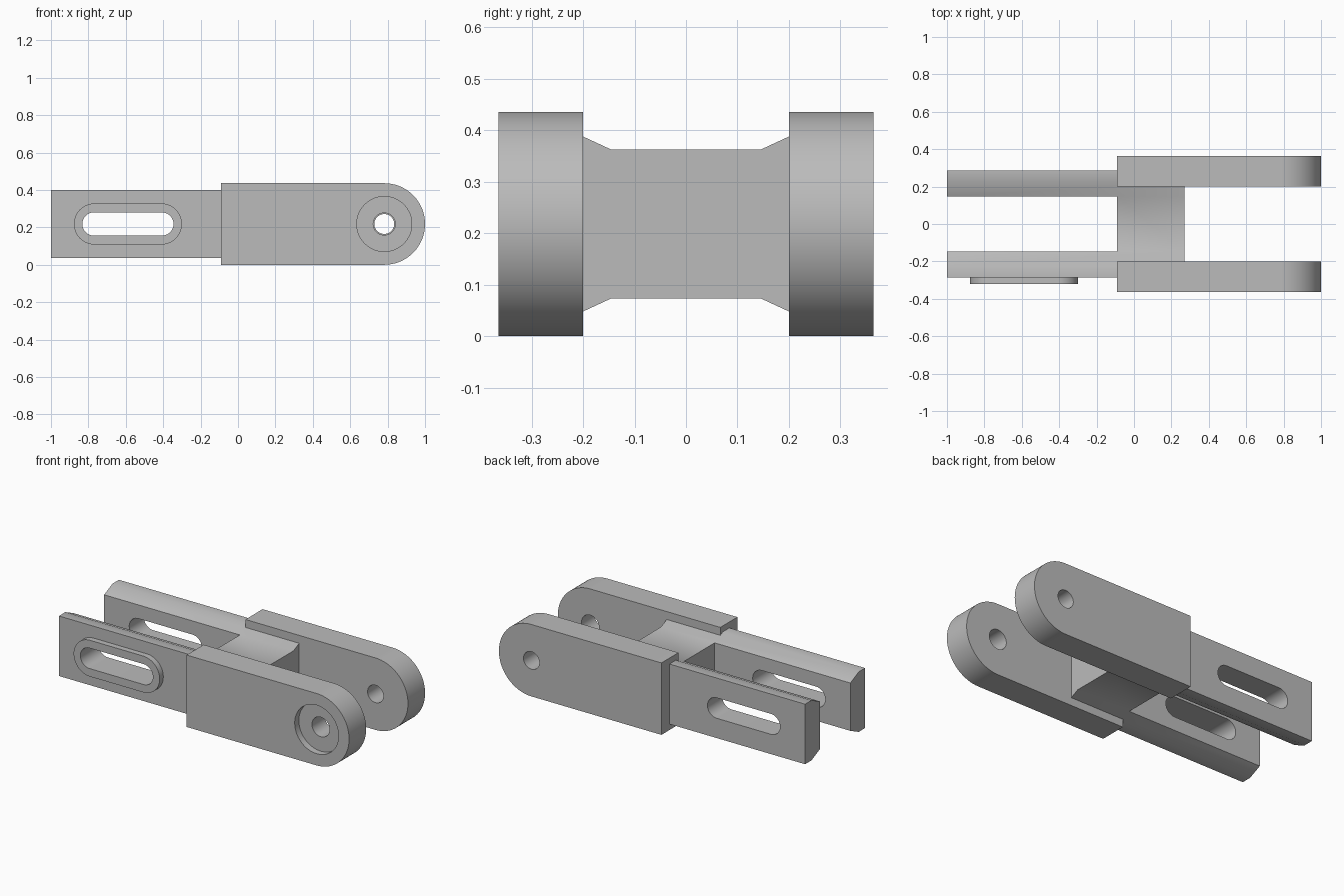
import bpy
import bmesh
import math

if "Cube" in bpy.data.objects:
    bpy.data.objects.remove(bpy.data.objects["Cube"], do_unlink=True)

steel = bpy.data.materials.new("grey steel")
steel.use_nodes = True
GREY = (0.5, 0.5, 0.5, 1)
steel.diffuse_color = GREY
steel.node_tree.nodes["Principled BSDF"].inputs["Base Color"].default_value = GREY

MID = 0.218          # height of the centre line
PIN_X = 0.782        # pivot position


def prism(name, outline, start, end, axis):
    """Extrude a closed outline along x (outline is y, z) or y (outline is x, z)."""
    bm = bmesh.new()
    place = (lambda p: (start, p[0], p[1])) if axis == "x" else (lambda p: (p[0], start, p[1]))
    face = bm.faces.new([bm.verts.new(place(p)) for p in outline])
    grown = bmesh.ops.extrude_face_region(bm, geom=[face])["geom"]
    step = (end - start, 0, 0) if axis == "x" else (0, end - start, 0)
    bmesh.ops.translate(bm, vec=step, verts=[g for g in grown if isinstance(g, bmesh.types.BMVert)])
    bmesh.ops.recalc_face_normals(bm, faces=bm.faces)
    mesh = bpy.data.meshes.new(name)
    bm.to_mesh(mesh)
    bm.free()
    mesh.materials.append(steel)
    obj = bpy.data.objects.new(name, mesh)
    bpy.context.collection.objects.link(obj)
    return obj


def arc(x, radius, first, last, steps=32):
    angles = [math.radians(first + (last - first) * i / steps) for i in range(steps + 1)]
    return [(x + radius * math.cos(a), MID + radius * math.sin(a)) for a in angles]


def circle(x, radius):
    return arc(x, radius, 0, 360, 64)[:-1]


def stadium(x0, x1, radius):
    return arc(x1 - radius, radius, -90, 90) + arc(x0 + radius, radius, 90, 270)


def rectangle(a0, a1, z0, z1):
    return [(a0, z0), (a1, z0), (a1, z1), (a0, z1)]


def cut(obj, *cutters):
    """Subtract each cutter, bake the result and drop the cutters."""
    bpy.context.view_layer.objects.active = obj
    for cutter in cutters:
        cutter.hide_render = True
        mod = obj.modifiers.new("cut", "BOOLEAN")
        mod.operation = "DIFFERENCE"
        mod.solver = "EXACT"
        mod.object = cutter
        bpy.ops.object.modifier_apply(modifier=mod.name)
        bpy.data.objects.remove(cutter, do_unlink=True)


# Body: block with a shallow valley above and below, forked into two slotted arms
half = [(0.146, 0.145), (0.226, 0.182), (0.287, 0.182)]
top = [(-y, MID + h) for y, h in reversed(half)] + [(y, MID + h) for y, h in half]
bottom = [(y, 2 * MID - z) for y, z in reversed(top)]
body = prism("forked_body", top + bottom, -1, 0.27, "x")
SLOT = stadium(-0.832, -0.345, 0.062)
cut(body,
    prism("fork_gap", rectangle(-1.1, -0.09, -0.1, 0.6), -0.146, 0.146, "y"),
    prism("arm_slots", SLOT, -0.5, 0.5, "y"))

# Raised rim around the slot on the front arm
rim = prism("slot_rim", stadium(-0.877, -0.3, 0.11), -0.322, -0.286, "y")
cut(rim, prism("rim_slot", SLOT, -0.5, 0, "y"))

# Cheek plates with a rounded pivot end
parts = [body, rim]
cheek_outline = arc(PIN_X, MID, -90, 90, 48) + [(-0.09, 2 * MID), (-0.09, 0)]
for name, side, hole in (("front_cheek", -1, 0.059), ("back_cheek", 1, 0.053)):
    cheek = prism(name, cheek_outline, side * 0.2, side * 0.364, "y")
    cut(cheek, prism("pin_hole", circle(PIN_X, hole), -0.5, 0.5, "y"))
    if side < 0:
        cut(cheek, prism("counterbore", circle(PIN_X, 0.147), -0.5, -0.324, "y"))
    parts.append(cheek)

# Smooth the rounded surfaces, keep the edges crisp
bpy.ops.object.select_all(action="DESELECT")
for part in parts:
    part.select_set(True)
bpy.context.view_layer.objects.active = body
bpy.ops.object.shade_smooth_by_angle(angle=math.radians(30))
